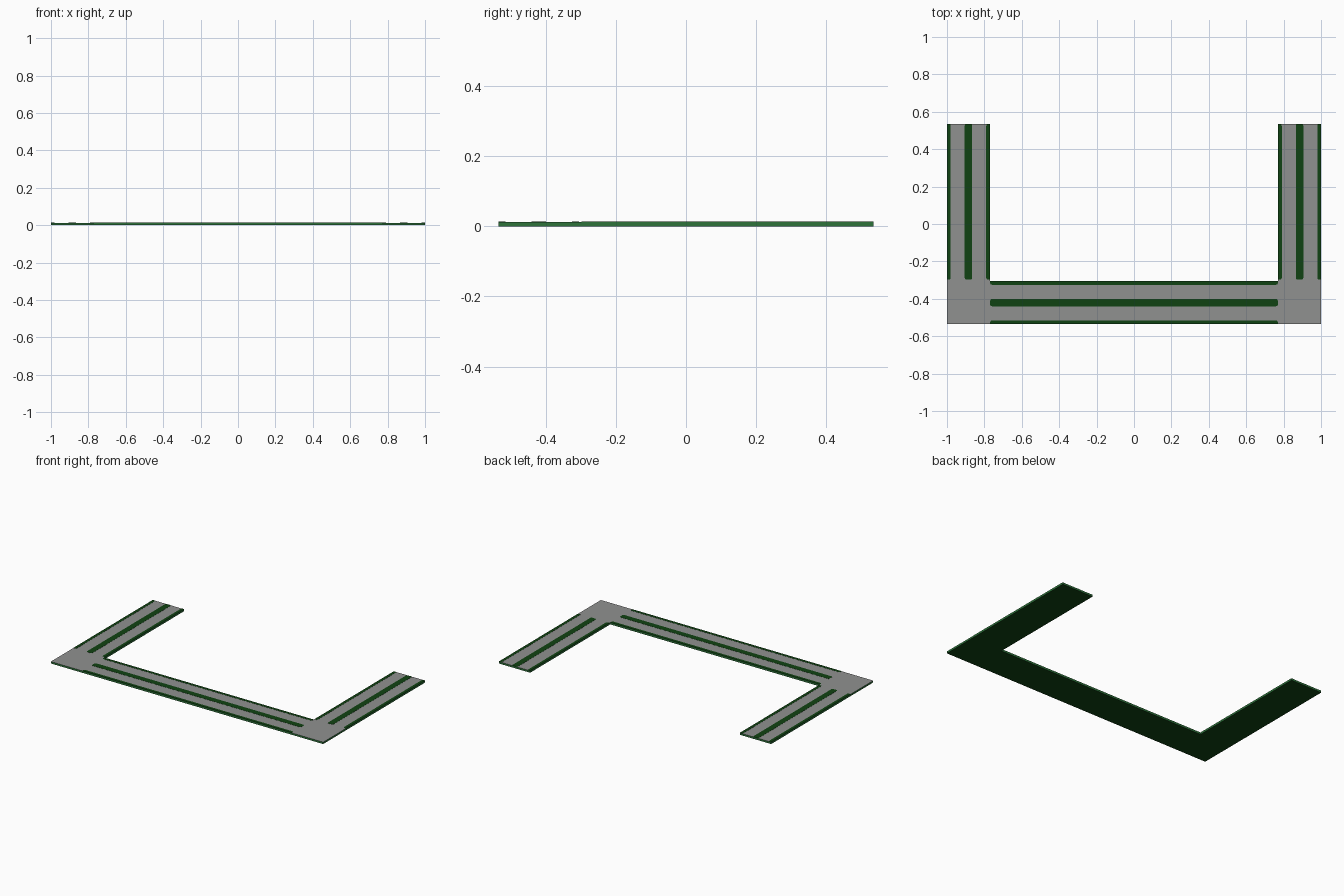
import bpy, bmesh, math

if "Cube" in bpy.data.objects:
    bpy.data.objects.remove(bpy.data.objects["Cube"])

W, D, B = 1.0, 0.535, 0.23      # half width, half depth, band width
TOP = 0.0126                    # slab height
S = 0.02                        # half width of a stripe
R = 0.01                        # stripe corner radius


def material(name, rgb):
    m = bpy.data.materials.new(name)
    m.diffuse_color = (*rgb, 1)
    m.use_nodes = True
    m.node_tree.nodes["Principled BSDF"].inputs["Base Color"].default_value = m.diffuse_color
    return m


grey = material("grey", (0.28, 0.285, 0.28))
dark_green = material("dark_green", (0.005, 0.055, 0.006))
side_green = material("side_green", (0.026, 0.17, 0.042))
MATS = [grey, dark_green, side_green]


def prism(name, outline, z0, z1, top_mat, side_mat, bottom_mat):
    """Extrude a counter-clockwise outline and colour faces by direction."""
    bm = bmesh.new()
    face = bm.faces.new([bm.verts.new((x, y, z0)) for x, y in outline])
    ext = bmesh.ops.extrude_face_region(bm, geom=[face], use_keep_orig=True)
    for v in ext["geom"]:
        if isinstance(v, bmesh.types.BMVert):
            v.co.z = z1
    bmesh.ops.recalc_face_normals(bm, faces=bm.faces)
    for f in bm.faces:
        f.material_index = (top_mat if f.normal.z > 0.5 else
                            bottom_mat if f.normal.z < -0.5 else side_mat)
    me = bpy.data.meshes.new(name)
    bm.to_mesh(me)
    bm.free()
    for m in MATS:
        me.materials.append(m)
    ob = bpy.data.objects.new(name, me)
    bpy.context.collection.objects.link(ob)
    return ob


def stripe(name, x0, x1, y0, y1):
    """Thin plate; corners are rounded unless they lie on a band edge."""
    pts = []
    for i, (x, y, sx, sy) in enumerate([(x1, y1, 1, 1), (x0, y1, -1, 1),
                                        (x0, y0, -1, -1), (x1, y0, 1, -1)]):
        on_edge = any(abs(abs(x) - e) < 1e-4 for e in (W, W - B)) and x1 - x0 < 0.1
        on_edge |= any(abs(y - e) < 1e-4 for e in (-D, B - D)) and y1 - y0 < 0.1
        if on_edge:
            pts.append((x, y))
            continue
        for k in range(5):
            a = math.radians(90 * i + 22.5 * k)
            pts.append((x - sx * R + R * math.cos(a), y - sy * R + R * math.sin(a)))
    prism(name, pts, TOP - 0.001, TOP + 0.0008, 1, 1, 1)


# U-shaped slab: grey top, green rim, dark underside
prism("base_slab", [(-W, -D), (W, -D), (W, D), (W - B, D), (W - B, B - D),
                    (B - W, B - D), (B - W, D), (-W, D)], 0, TOP, 0, 2, 1)

# Offsets of outer, middle and inner stripes across the band
SPANS = [("outer", 0, S), ("middle", B / 2 - S, B / 2 + S), ("inner", B - S, B)]

for part, a, b in SPANS:
    stripe(f"front_stripe_{part}", -0.769, 0.769, -D + a, -D + b)
    stripe(f"left_stripe_{part}", -W + a, -W + b, -0.298, D)
    stripe(f"right_stripe_{part}", W - b, W - a, -0.298, D)
